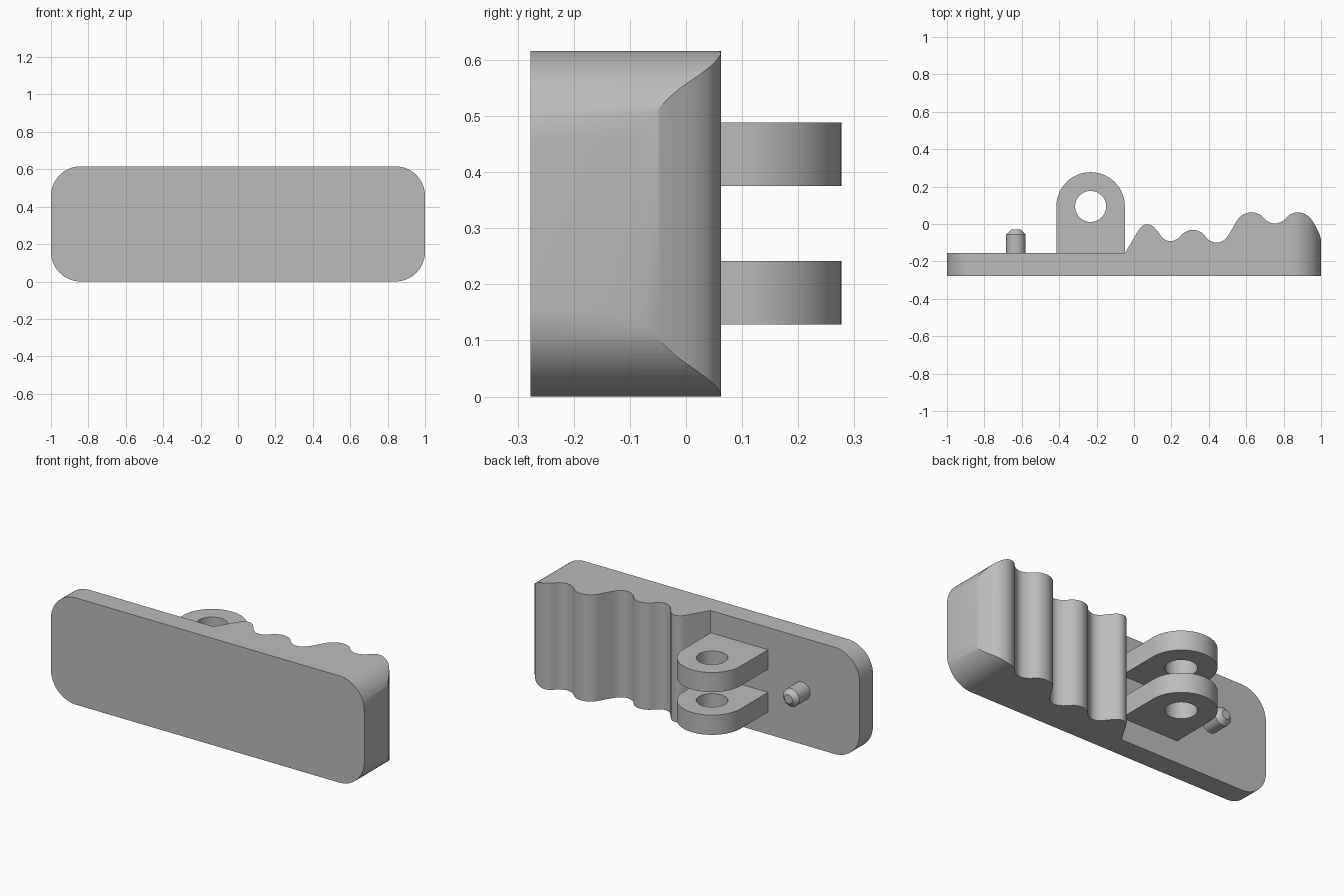
import bpy
import bmesh
import math
from mathutils import Vector

cube = bpy.data.objects.get("Cube")
if cube:
    bpy.data.objects.remove(cube, do_unlink=True)

grey = bpy.data.materials.new("plain grey")
grey.use_nodes = True
grey.diffuse_color = (0.5, 0.5, 0.5, 1)
grey.node_tree.nodes["Principled BSDF"].inputs["Base Color"].default_value = (0.5, 0.5, 0.5, 1)


def arc(cx, cy, r, start, end, n=20):
    """Points along an arc, angles in degrees."""
    angles = [math.radians(start + (end - start) * i / n) for i in range(n + 1)]
    return [(cx + r * math.cos(a), cy + r * math.sin(a)) for a in angles]


def smooth_path(pts, n=8):
    """Catmull-Rom curve through the points."""
    v = [Vector(p) for p in [pts[0]] + pts + [pts[-1]]]
    out = []
    for a, b, c, d in zip(v, v[1:], v[2:], v[3:]):
        for i in range(n):
            t = i / n
            p = 0.5 * (2 * b + (c - a) * t + (2 * a - 5 * b + 4 * c - d) * t ** 2
                       + (3 * b - a - 3 * c + d) * t ** 3)
            out.append(tuple(p))
    return out + [pts[-1]]


def prism(name, outline, low, high, axis):
    """Extrude an outline along z (outline in x, y) or y (outline in x, z)."""
    def place(p, h):
        return (p[0], p[1], h) if axis == "z" else (p[0], h, p[1])
    bm = bmesh.new()
    face = bm.faces.new([bm.verts.new(place(p, low)) for p in outline])
    new = bmesh.ops.extrude_face_region(bm, geom=[face])["geom"]
    shift = Vector(place((0, 0), high - low))
    bmesh.ops.translate(bm, vec=shift, verts=[g for g in new if isinstance(g, bmesh.types.BMVert)])
    bmesh.ops.recalc_face_normals(bm, faces=bm.faces)
    mesh = bpy.data.meshes.new(name)
    bm.to_mesh(mesh)
    bm.free()
    mesh.materials.append(grey)
    obj = bpy.data.objects.new(name, mesh)
    bpy.context.collection.objects.link(obj)
    return obj


def activate(obj):
    bpy.ops.object.select_all(action="DESELECT")
    obj.select_set(True)
    bpy.context.view_layer.objects.active = obj


def combine(obj, helper, operation):
    """Apply a boolean and drop the helper."""
    mod = obj.modifiers.new("shape", "BOOLEAN")
    mod.operation, mod.solver, mod.object = operation, "EXACT", helper
    helper.hide_render = True
    activate(obj)
    bpy.ops.object.modifier_apply(modifier=mod.name)
    bpy.data.objects.remove(helper, do_unlink=True)


def shade(obj):
    activate(obj)
    bpy.ops.object.shade_smooth_by_angle(angle=math.radians(30))


HEIGHT, FRONT, PLATE_BACK, R = 0.616, -0.277, -0.155, 0.16

# Rounded plate with wavy grip: rounded rectangle trimmed by the wavy side profile
rounded = []
for cx, cz, start in ((1 - R, HEIGHT - R, 0), (R - 1, HEIGHT - R, 90),
                      (R - 1, R, 180), (1 - R, R, 270)):
    rounded += arc(cx, cz, R, start, start + 90)
body = prism("grip_plate", rounded, FRONT, 0.4, "y")

wave = smooth_path([
    (0.02, -0.04), (0.042, -0.012), (0.07, -0.002), (0.1, -0.012), (0.128, -0.042),
    (0.16, -0.08), (0.198, -0.092), (0.235, -0.077), (0.27, -0.045), (0.315, -0.031),
    (0.36, -0.045), (0.4, -0.085), (0.444, -0.1), (0.487, -0.082), (0.52, -0.035),
    (0.555, 0.025), (0.59, 0.053), (0.63, 0.062), (0.672, 0.051), (0.71, 0.017),
    (0.754, 0.002), (0.797, 0.017), (0.835, 0.051), (0.877, 0.062), (0.92, 0.05),
    (0.95, 0.022), (0.975, -0.02), (0.992, -0.055), (1.0, -0.085), (1.02, -0.16)])
profile = [(-1.1, -0.4), (-1.1, PLATE_BACK), (-0.048, PLATE_BACK)] + wave + [(1.02, -0.4)]
combine(body, prism("profile_cutter", profile, -0.1, 0.75, "z"), "INTERSECT")
shade(body)

# Two hinge lugs with a round pin hole
LX, LY, LR = -0.232, 0.094, 0.183
lug_outline = [(LX - LR, -0.2), (LX + LR, -0.2)] + arc(LX, LY, LR, 0, 180, 40)
for name, low, high in (("lower_lug", 0.128, 0.242), ("upper_lug", 0.375, 0.488)):
    lug = prism(name, lug_outline, low, high, "z")
    hole = prism("hole_cutter", arc(LX, LY, 0.083, 0, 360, 40)[:-1], low - 0.05, high + 0.05, "z")
    combine(lug, hole, "DIFFERENCE")
    shade(lug)

# Spring peg with a chamfered tip
peg = prism("spring_peg", arc(-0.632, HEIGHT / 2, 0.052, 0, 360, 32)[:-1], -0.2, -0.03, "y")
bm = bmesh.new()
bm.from_mesh(peg.data)
rim = [e for e in bm.edges if all(v.co.y > -0.04 for v in e.verts)]
bmesh.ops.bevel(bm, geom=rim, offset=0.026, segments=1, affect="EDGES")
bm.to_mesh(peg.data)
bm.free()
shade(peg)
